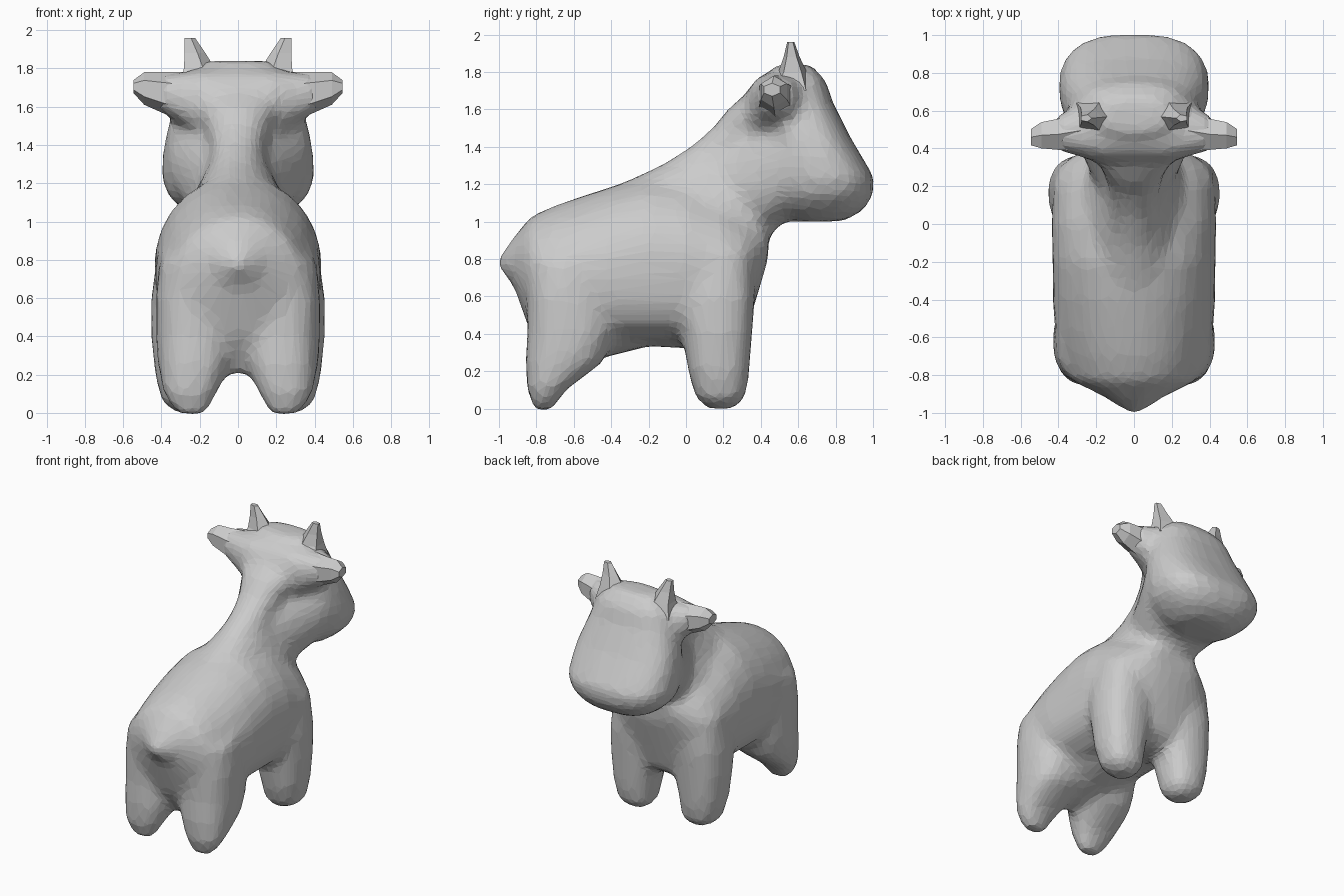
import bpy, bmesh, math

if "Cube" in bpy.data.objects:
    bpy.data.objects.remove(bpy.data.objects["Cube"], do_unlink=True)

grey = bpy.data.materials.new("plain grey")
grey.use_nodes = True
COLOUR = (0.6, 0.6, 0.6, 1)
grey.diffuse_color = COLOUR
grey.node_tree.nodes["Principled BSDF"].inputs["Base Color"].default_value = COLOUR


def loft(bm, rings, axis, sides=24, power=2.4, side=1):
    """Skin rounded sections given as (position, min a, max a, min b, max b)."""
    loops = []
    for p, a0, a1, b0, b1 in rings:
        loop = []
        for i in range(sides):
            t = math.tau * (i + 0.5) / sides
            c, s = math.cos(t), math.sin(t)
            a = (a0 + a1) / 2 + (a1 - a0) / 2 * math.copysign(abs(c) ** (2 / power), c)
            b = (b0 + b1) / 2 + (b1 - b0) / 2 * math.copysign(abs(s) ** (2 / power), s)
            x, y, z = {"x": (p, a, b), "y": (a, p, b), "z": (a, b, p)}[axis]
            loop.append(bm.verts.new((x * side, y, z)))
        loops.append(loop)
    faces = [bm.faces.new(loops[0]), bm.faces.new(loops[-1])]
    for low, high in zip(loops, loops[1:]):
        for i in range(sides):
            j = (i + 1) % sides
            faces.append(bm.faces.new((low[i], low[j], high[j], high[i])))
    bmesh.ops.recalc_face_normals(bm, faces=faces)


def make_object(name, bm):
    mesh = bpy.data.meshes.new(name)
    bm.to_mesh(mesh)
    bm.free()
    mesh.materials.append(grey)
    obj = bpy.data.objects.new(name, mesh)
    bpy.context.collection.objects.link(obj)
    return obj


def wide(rows):
    """Centred sections: (position, half width, min, max)."""
    return [(p, -w, w, lo, hi) for p, w, lo, hi in rows]


body = bmesh.new()

# Torso, running from the pointed tail to the chest
loft(body, wide([
    (-1.01, .02, .76, .80), (-.92, .15, .65, .92), (-.83, .33, .40, 1.03),
    (-.7, .395, .20, 1.09), (-.55, .42, .23, 1.14), (-.4, .43, .28, 1.19),
    (-.2, .435, .33, 1.24), (0, .44, .32, 1.22), (.2, .43, .30, 1.14),
    (.31, .40, .37, 1.06), (.38, .29, .60, 1.02), (.44, .18, .80, 1.0)]),
    "y", power=2)

# Flanks, keeping the sides upright down to the belly
loft(body, wide([
    (.37, .24, -.6, .18), (.45, .36, -.7, .28), (.55, .415, -.75, .33),
    (.7, .435, -.77, .33), (.84, .42, -.77, .32)]), "z", power=4)

# Neck, a narrow ridge that widens up to the poll
loft(body, wide([
    (.95, .30, -.2, .48), (1.1, .26, -.4, .52), (1.2, .20, -.36, .56),
    (1.3, .155, -.14, .58), (1.4, .15, .02, .58), (1.5, .18, .14, .6),
    (1.6, .22, .22, .6), (1.7, .24, .34, .6), (1.78, .24, .43, .65)]), "z", power=2)

# Throat, flaring forward from the shoulders to the cheeks
loft(body, wide([
    (.08, .14, .9, 1.36), (.25, .22, .90, 1.45), (.4, .29, .93, 1.54),
    (.54, .36, 1.00, 1.62), (.66, .38, 1.04, 1.62)]), "y", power=2.2)

# Brow, flaring sideways into the ears
loft(body, [
    (x, y0, y1, z0, z1) for x, y0, y1, z0, z1 in (
        (-.42, .39, .57, 1.58, 1.77), (-.30, .36, .63, 1.51, 1.78),
        (-.18, .32, .68, 1.42, 1.80), (.18, .32, .68, 1.42, 1.80),
        (.30, .36, .63, 1.51, 1.78), (.42, .39, .57, 1.58, 1.77))], "x")

# Head, a wedge broad at the muzzle
loft(body, wide([
    (1.0, .18, .58, .84), (1.06, .29, .50, .95), (1.14, .37, .47, 1.0),
    (1.23, .40, .46, 1.01), (1.35, .395, .45, .94), (1.45, .38, .44, .88),
    (1.55, .35, .42, .83), (1.65, .32, .41, .78), (1.75, .28, .43, .75),
    (1.84, .18, .48, .67)]), "z", power=2.6)

# Legs
for side in (1, -1):
    loft(body, [
        (0, .18, .33, .11, .26), (.06, .13, .40, .05, .32),
        (.2, .11, .435, .01, .34), (.4, .07, .455, -.02, .355),
        (.6, .05, .455, -.05, .37), (.85, .05, .42, 0, .36)], "z", side=side)
    loft(body, [
        (-.01, .17, .32, -.81, -.72), (.1, .11, .39, -.85, -.64),
        (.25, .04, .42, -.86, -.44), (.4, .02, .43, -.85, -.38),
        (.6, .02, .43, -.85, -.4), (.8, .02, .41, -.84, -.4)], "z", side=side)

# Fuse the parts into one soft skin, then thin it to facets
skin = make_object("body", body)
fuse = skin.modifiers.new("fuse", "REMESH")
fuse.mode = "VOXEL"
fuse.voxel_size = 0.03
soften = skin.modifiers.new("soften", "SMOOTH")
soften.factor = 0.5
soften.iterations = 12
facet = skin.modifiers.new("facet", "DECIMATE")
facet.ratio = 0.2

# Horns and ear tips
for side, label in ((1, "left"), (-1, "right")):
    horn = bmesh.new()
    loft(horn, [(1.70, .06, .33, .42, .70), (1.80, .12, .30, .49, .65),
                (1.88, .17, .29, .52, .61), (1.96, .225, .285, .54, .58)],
         "z", sides=5, power=2, side=side)
    make_object(label + "_horn", horn)
    ear = bmesh.new()
    loft(ear, [(.28, .37, .62, 1.52, 1.78), (.40, .38, .57, 1.57, 1.78),
               (.49, .39, .55, 1.61, 1.78), (.545, .41, .51, 1.67, 1.74)],
         "x", sides=6, power=2, side=side)
    make_object(label + "_ear", ear)
